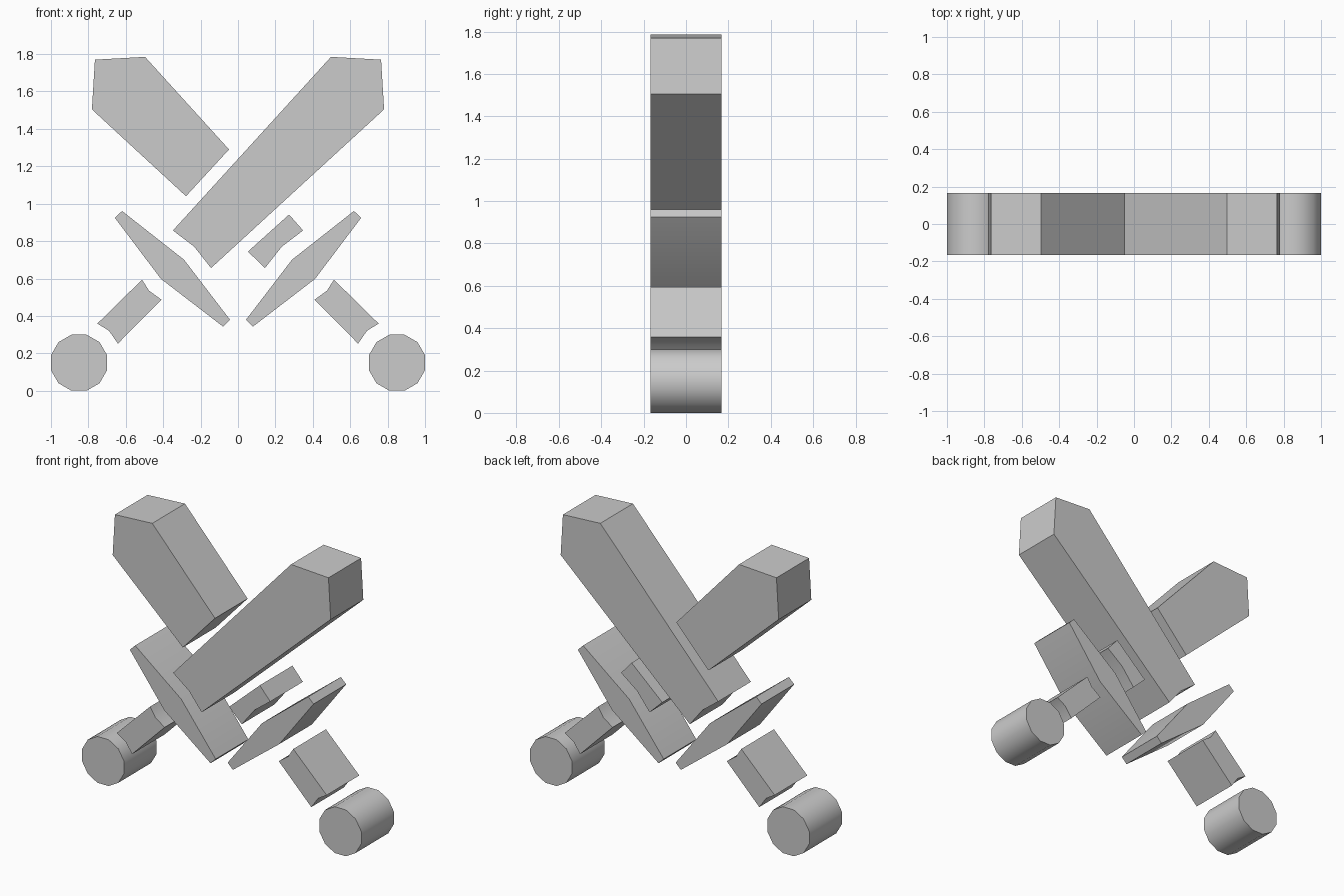
import bpy, bmesh, math

if "Cube" in bpy.data.objects:
    bpy.data.objects.remove(bpy.data.objects["Cube"])

HALF = 0.167  # half thickness of every part


def plate(name, profile, mirror=False):
    """Extrude an x/z outline along y, optionally flipped to the other side."""
    sign = -1 if mirror else 1
    bm = bmesh.new()
    face = bm.faces.new([bm.verts.new((sign * x, -HALF, z)) for x, z in profile])
    new = bmesh.ops.extrude_face_region(bm, geom=[face])["geom"]
    bmesh.ops.translate(bm, vec=(0, 2 * HALF, 0),
                        verts=[g for g in new if isinstance(g, bmesh.types.BMVert)])
    bmesh.ops.recalc_face_normals(bm, faces=bm.faces)
    mesh = bpy.data.meshes.new(name)
    bm.to_mesh(mesh)
    bm.free()
    obj = bpy.data.objects.new(name, mesh)
    bpy.context.collection.objects.link(obj)
    bpy.ops.object.select_all(action='DESELECT')
    obj.select_set(True)
    bpy.context.view_layer.objects.active = obj
    bpy.ops.object.shade_smooth_by_angle(angle=math.radians(35))
    return obj


# Shared outlines, drawn on the +x side
tip = [(0.497, 1.785), (0.765, 1.77), (0.781, 1.504)]
base = [(-0.144, 0.656), (-0.235, 0.771), (-0.348, 0.857)]
guard = [(0.62, 0.961), (0.658, 0.924), (0.412, 0.598),
         (0.08, 0.343), (0.043, 0.38), (0.289, 0.701)]
grip = [(0.513, 0.594), (0.476, 0.535), (0.409, 0.487),
        (0.642, 0.252), (0.69, 0.321), (0.752, 0.359)]
radius = 0.15 / math.cos(math.pi / 12)
pommel = [(0.85 + radius * math.cos(math.radians(15 + 30 * i)),
           0.15 + radius * math.sin(math.radians(15 + 30 * i))) for i in range(12)]

# Front blade in one piece, crossing blade split by a gap on both sides of it
plate("whole_blade", tip + base)
plate("split_blade_tip", tip + [(0.278, 1.04), (0.048, 1.29)], mirror=True)
plate("split_blade_base", base + [(-0.273, 0.942), (-0.053, 0.744)], mirror=True)

# Hilt parts on both sides
for side, flip in (("right", False), ("left", True)):
    plate(side + "_guard", guard, flip)
    plate(side + "_grip", grip, flip)
    plate(side + "_pommel", pommel, flip)
